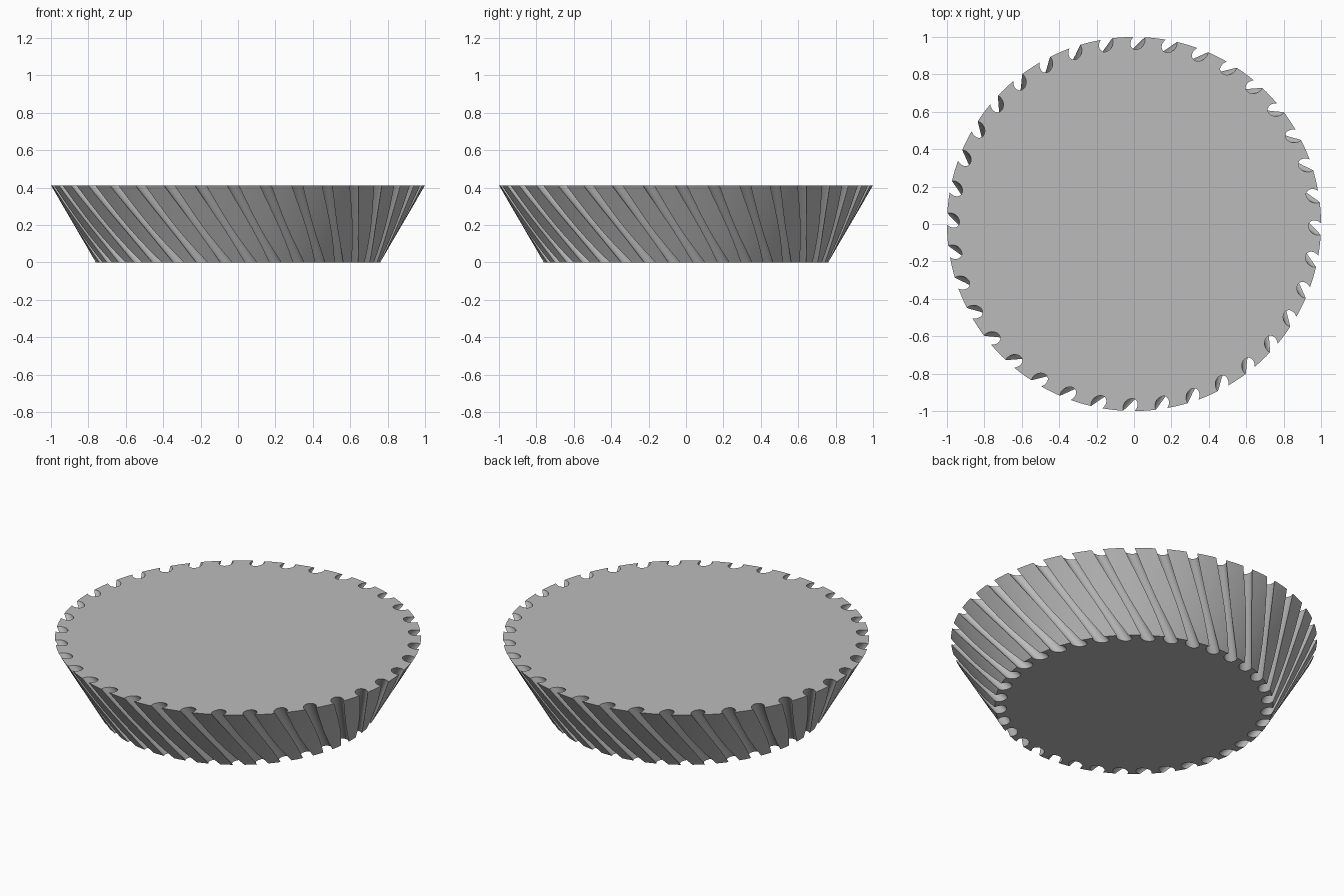
import bpy, bmesh, math
from mathutils import Vector, Matrix

if "Cube" in bpy.data.objects:
    bpy.data.objects.remove(bpy.data.objects["Cube"], do_unlink=True)

HEIGHT, R_TOP, R_BOTTOM = 0.412, 1.0, 0.76
GROOVES, GROOVE_R, DEPTH = 36, 0.035, 0.025
START, TWIST = -91.2, 17.0


def on_wall(radius, degrees, z):
    a = math.radians(degrees)
    return Vector((radius * math.cos(a), radius * math.sin(a), z))


def make_object(name, bm):
    mesh = bpy.data.meshes.new(name)
    bm.to_mesh(mesh)
    bm.free()
    obj = bpy.data.objects.new(name, mesh)
    bpy.context.collection.objects.link(obj)
    return obj


# Material
grey = bpy.data.materials.new("plain grey")
grey.use_nodes = True
grey.diffuse_color = (0.5, 0.5, 0.5, 1)
grey.node_tree.nodes["Principled BSDF"].inputs["Base Color"].default_value = (0.5, 0.5, 0.5, 1)

# Tapered solid body
bm = bmesh.new()
bmesh.ops.create_cone(bm, cap_ends=True, segments=144, radius1=R_BOTTOM, radius2=R_TOP,
                      depth=HEIGHT, matrix=Matrix.Translation((0, 0, HEIGHT / 2)))
body = make_object("fluted_body", bm)
body.data.materials.append(grey)

# Ring of slanted rods that carve the flutes
bm = bmesh.new()
for i in range(GROOVES):
    angle = START + i * 360 / GROOVES
    top = on_wall(R_TOP - DEPTH, angle, HEIGHT)
    bottom = on_wall(R_BOTTOM - DEPTH, angle + TWIST, 0)
    axis = top - bottom
    turn = axis.to_track_quat('Z', 'Y').to_matrix().to_4x4()
    bmesh.ops.create_cone(bm, cap_ends=True, segments=28, radius1=GROOVE_R, radius2=GROOVE_R,
                          depth=axis.length + 0.12,
                          matrix=Matrix.Translation((top + bottom) / 2) @ turn)
cutter = make_object("flute_cutter", bm)
cutter.data.materials.append(grey)
cutter.hide_render = True

# Carve, then remove the rods
bpy.ops.object.select_all(action='DESELECT')
body.select_set(True)
bpy.context.view_layer.objects.active = body
carve = body.modifiers.new("flutes", 'BOOLEAN')
carve.operation = 'DIFFERENCE'
carve.solver = 'EXACT'
carve.object = cutter
bpy.ops.object.modifier_apply(modifier=carve.name)
bpy.data.objects.remove(cutter, do_unlink=True)
bpy.ops.object.shade_smooth_by_angle(angle=math.radians(30))
